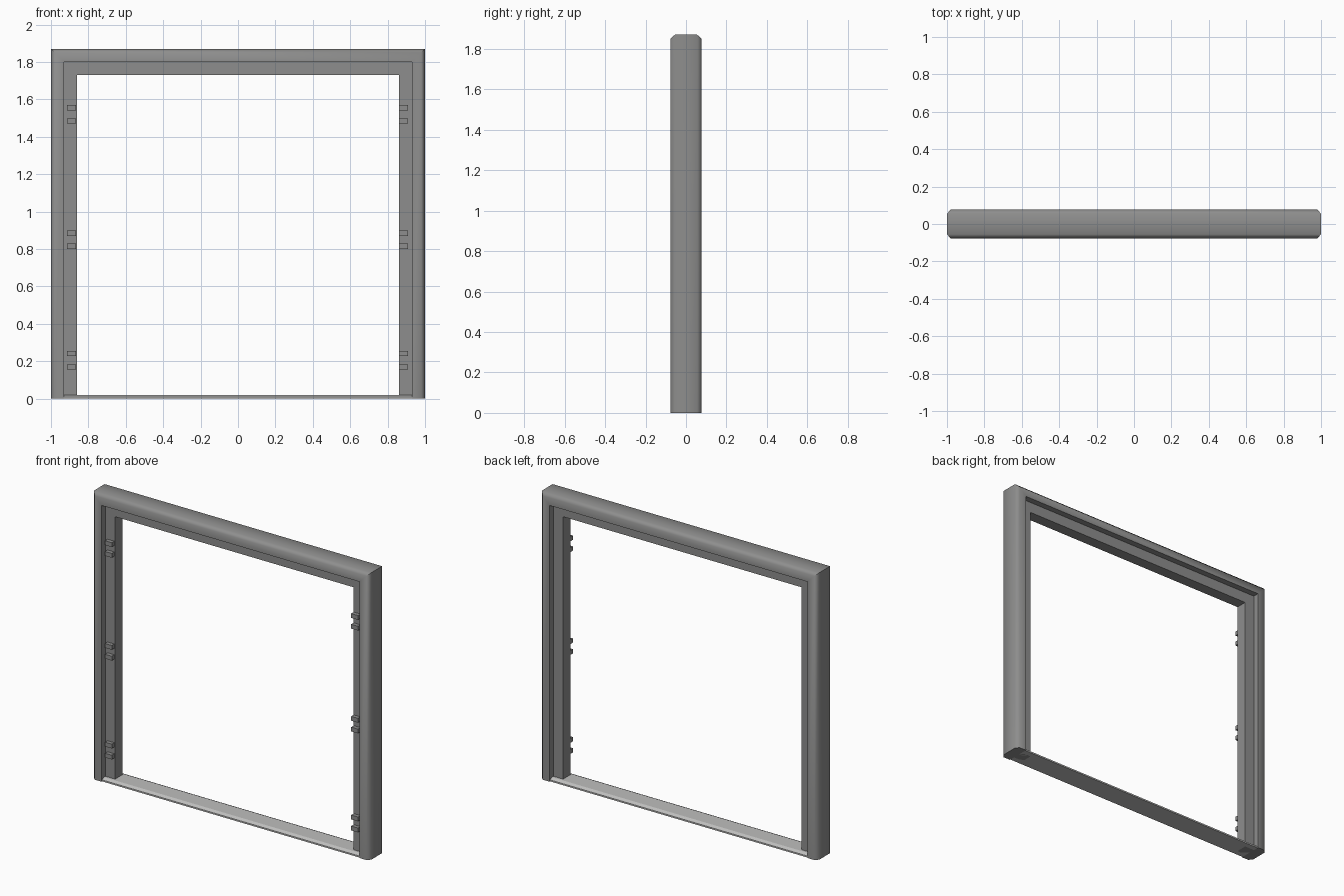
import bpy, bmesh, math

if "Cube" in bpy.data.objects:
    bpy.data.objects.remove(bpy.data.objects["Cube"])

def material(name, v):
    m = bpy.data.materials.new(name)
    m.diffuse_color = (v, v, v * 0.99, 1)
    m.use_nodes = True
    m.node_tree.nodes["Principled BSDF"].inputs["Base Color"].default_value = m.diffuse_color
    return m

frame_grey = material("frame grey", 0.27)
sill_grey = material("sill light grey", 0.52)

def finish(name, bm, mat, smooth=False):
    bmesh.ops.recalc_face_normals(bm, faces=bm.faces)
    me = bpy.data.meshes.new(name)
    bm.to_mesh(me)
    bm.free()
    me.materials.append(mat)
    if smooth:
        me.shade_smooth()
        me.set_sharp_from_angle(angle=math.radians(50))
    ob = bpy.data.objects.new(name, me)
    bpy.context.collection.objects.link(ob)
    return ob

def sweep(name, rings, mat, smooth=False):
    """Skin a list of matching closed rings and cap both ends."""
    bm = bmesh.new()
    loops = [[bm.verts.new(p) for p in r] for r in rings]
    n = len(loops[0])
    for a, b in zip(loops, loops[1:]):
        for i in range(n):
            j = (i + 1) % n
            bm.faces.new((a[i], a[j], b[j], b[i]))
    bm.faces.new(loops[0])
    bm.faces.new(loops[-1])
    return finish(name, bm, mat, smooth)

H = 1.87          # overall height
D = 0.077         # half depth
S = 0.037         # half depth of the stop

# Door frame: jambs and head swept with mitred corners; (inset from outside, y)
profile = [(0, -0.055), (0.02, -D), (0.07, -D), (0.07, -S), (0.14, -S),
           (0.14, S), (0.07, S), (0.07, D), (0.02, D), (0, 0.055)]
sweep("door_frame", [
    [(-1 + d, y, 0) for d, y in profile],
    [(-1 + d, y, H - d) for d, y in profile],
    [(1 - d, y, H - d) for d, y in profile],
    [(1 - d, y, 0) for d, y in profile]], frame_grey, True)

# Threshold: low plate with sloped edges, between the jambs
sill = [(-0.072, 0), (-0.072, 0.01), (-0.052, 0.02),
        (0.052, 0.02), (0.072, 0.01), (0.072, 0)]
sweep("threshold", [[(x, y, z) for y, z in sill] for x in (-0.93, 0.93)], sill_grey)

# Hinge blocks: three pairs on the front of each stop
for side, x0 in (("left", -0.915), ("right", 0.86)):
    for k, zc in enumerate((1.555, 1.485, 0.885, 0.815, 0.242, 0.17)):
        ring = [(x0, zc - 0.014), (x0 + 0.049, zc - 0.014),
                (x0 + 0.049, zc + 0.014), (x0, zc + 0.014)]
        sweep(f"hinge_block_{side}_{k + 1}",
              [[(x, y, z) for x, z in ring] for y in (-S + 0.005, -S - 0.026)],
              frame_grey)
